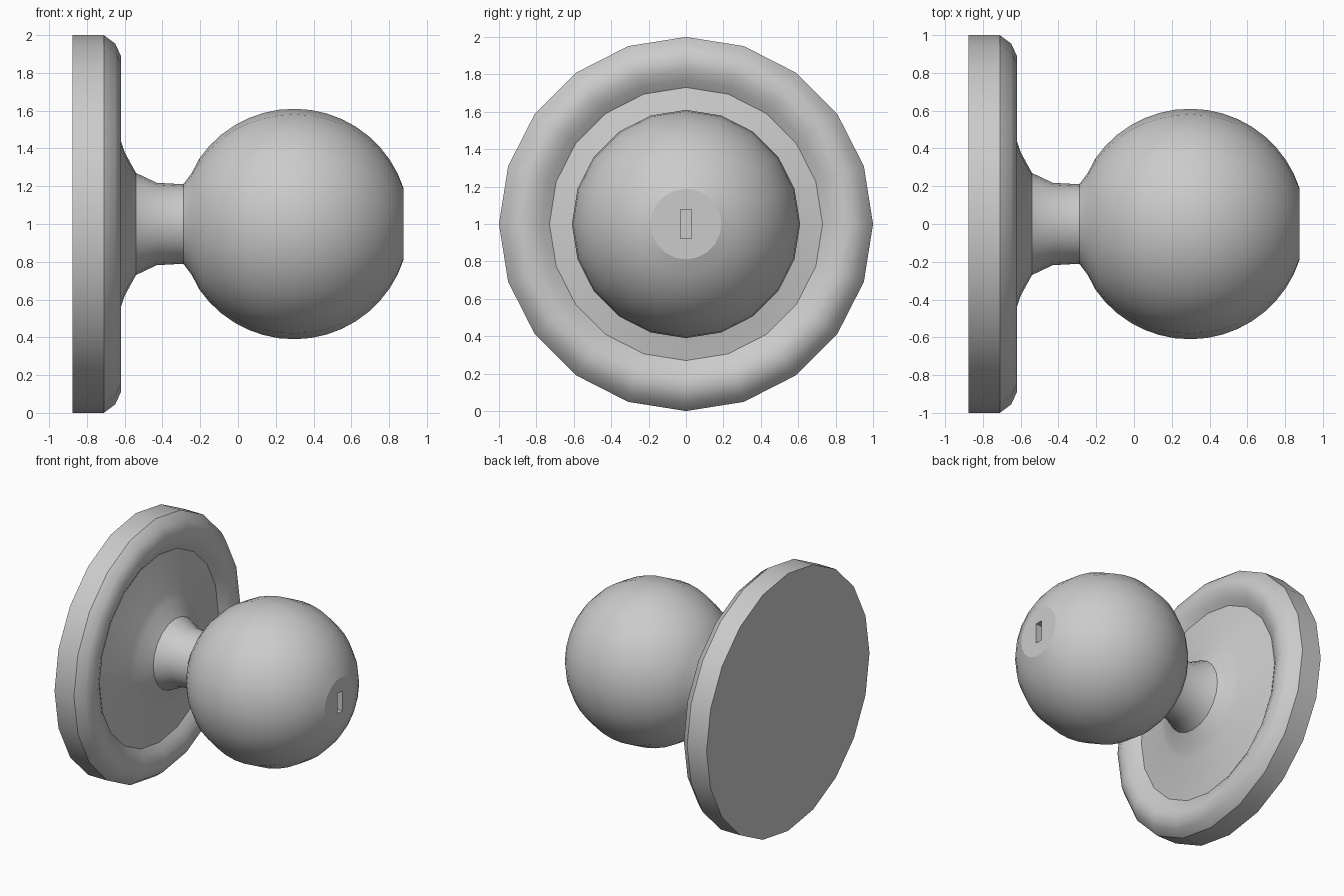
import bpy, bmesh
from math import sin, cos, pi, radians, acos

if "Cube" in bpy.data.objects:
    bpy.data.objects.remove(bpy.data.objects["Cube"])

SIDES = 20
AXIS_Z = 1.0


def lathe(name, profile):
    """Revolve (x, radius) points around the horizontal x axis, capping both ends."""
    bm = bmesh.new()
    rings = []
    for x, r in profile:
        rings.append([bm.verts.new((x, r * sin(2 * pi * i / SIDES),
                                    AXIS_Z + r * cos(2 * pi * i / SIDES)))
                      for i in range(SIDES)])
    for a, b in zip(rings, rings[1:]):
        for i in range(SIDES):
            j = (i + 1) % SIDES
            bm.faces.new((a[i], a[j], b[j], b[i]))
    bm.faces.new(rings[0])
    bm.faces.new(rings[-1])
    bmesh.ops.recalc_face_normals(bm, faces=bm.faces)
    mesh = bpy.data.meshes.new(name)
    bm.to_mesh(mesh)
    bm.free()
    ob = bpy.data.objects.new(name, mesh)
    bpy.context.collection.objects.link(ob)
    return ob


def smooth(ob):
    bpy.ops.object.select_all(action='DESELECT')
    ob.select_set(True)
    bpy.context.view_layer.objects.active = ob
    bpy.ops.object.shade_smooth_by_angle(angle=radians(35))


# Wall plate with rounded rim, shallow dish and flared neck
plate = lathe("plate_and_neck", [
    (-0.877, 1.0), (-0.71, 1.0), (-0.65, 0.955), (-0.62, 0.89), (-0.625, 0.83),
    (-0.65, 0.775), (-0.68, 0.73), (-0.62, 0.44), (-0.60, 0.38), (-0.54, 0.27),
    (-0.43, 0.218), (-0.28, 0.21)])
smooth(plate)

# Round grip with a flat end
CX, R = 0.297, 0.61
start, end = acos(-0.5 / R), acos(0.58 / R)
STEPS = 16
ball_profile = [(-0.29, 0.21), (-0.245, 0.27)]
for k in range(STEPS + 1):
    t = start + (end - start) * k / STEPS
    ball_profile.append((CX + R * cos(t), R * sin(t)))
knob = lathe("knob", ball_profile)

# Key slot cut into the flat end
bpy.ops.mesh.primitive_cube_add(size=1, location=(0.877, 0, 1.0))
cutter = bpy.context.object
cutter.name = "slot_cutter"
cutter.scale = (0.10, 0.06, 0.156)
cutter.hide_render = True
mod = knob.modifiers.new("slot", 'BOOLEAN')
mod.operation = 'DIFFERENCE'
mod.solver = 'EXACT'
mod.object = cutter
bpy.ops.object.select_all(action='DESELECT')
bpy.context.view_layer.objects.active = knob
knob.select_set(True)
bpy.ops.object.modifier_apply(modifier=mod.name)
bpy.data.objects.remove(cutter)
smooth(knob)

# Keep the flat end and slot walls crisp
for p in knob.data.polygons:
    if p.center.x > 0.80 and (abs(p.normal.x) > 0.99 or abs(p.normal.x) < 0.01):
        p.use_smooth = False
